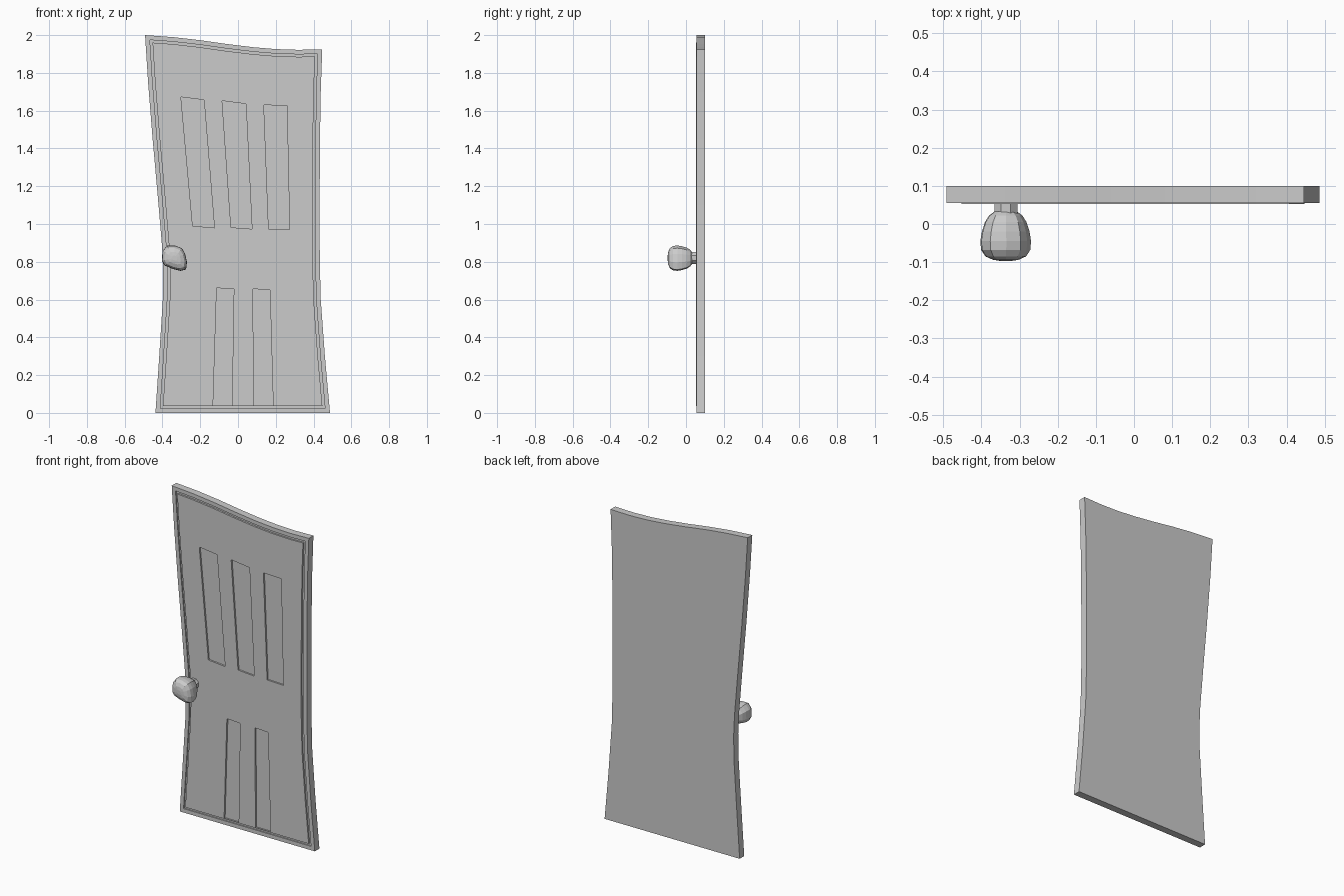
import bpy, bmesh, math
from mathutils import Vector

if "Cube" in bpy.data.objects:
    bpy.data.objects.remove(bpy.data.objects["Cube"])


def loft(name, rings):
    """Closed mesh from equal-length rings of 3D points."""
    bm = bmesh.new()
    vs = [[bm.verts.new(p) for p in r] for r in rings]
    n = len(rings[0])
    for a, b in zip(vs, vs[1:]):
        for i in range(n):
            j = (i + 1) % n
            bm.faces.new((a[i], a[j], b[j], b[i]))
    bm.faces.new(vs[0])
    bm.faces.new(vs[-1])
    bmesh.ops.recalc_face_normals(bm, faces=bm.faces)
    me = bpy.data.meshes.new(name)
    bm.to_mesh(me)
    bm.free()
    ob = bpy.data.objects.new(name, me)
    bpy.context.collection.objects.link(ob)
    return ob


def prism(name, outline, y0, y1):
    return loft(name, [[(x, y, z) for x, z in outline] for y in (y0, y1)])


def inset(pts, d):
    """Mitred inward offset of a counter-clockwise outline."""
    out = []
    for i, p in enumerate(pts):
        p = Vector(p)
        e1 = (p - Vector(pts[i - 1])).normalized()
        e2 = (Vector(pts[(i + 1) % len(pts)]) - p).normalized()
        n1, n2 = Vector((-e1.y, e1.x)), Vector((-e2.y, e2.x))
        out.append(tuple(p + (n1 + n2) * d / (1 + n1.dot(n2))))
    return out


def cut(target, cutter):
    cutter.hide_render = True
    cutter.hide_set(True)
    m = target.modifiers.new("cut", 'BOOLEAN')
    m.operation = 'DIFFERENCE'
    m.solver = 'EXACT'
    m.object = cutter


# Warped door outline, counter-clockwise seen from the front
outline = [(-0.437, 0), (0.487, 0), (0.460, 0.30), (0.438, 0.60), (0.433, 0.80),
           (0.432, 1.10), (0.434, 1.45), (0.438, 1.70), (0.446, 1.925),
           (0.32, 1.922), (0.20, 1.926), (0.08, 1.936), (-0.06, 1.953),
           (-0.20, 1.973), (-0.34, 1.989), (-0.492, 2.0),
           (-0.476, 1.75), (-0.452, 1.45), (-0.425, 1.15), (-0.402, 0.88),
           (-0.396, 0.75), (-0.398, 0.60), (-0.417, 0.30)]

# Slab with a shallow recess inside its rim
slab = prism("door_slab", outline, 0.055, 0.10)
cut(slab, prism("rim_cutter", inset(outline, 0.024), 0.02, 0.063))

# Front board sits in the recess, leaving a narrow groove around it
board = prism("front_board", inset(outline, 0.037), 0.0525, 0.07)

# Sunken panels: bottom-left, bottom-right, top-right, top-left
panels = [
    [(-0.240, 0.990), (-0.125, 0.980), (-0.180, 1.657), (-0.302, 1.672)],
    [(-0.037, 0.982), (0.074, 0.974), (0.042, 1.636), (-0.084, 1.652)],
    [(0.162, 0.974), (0.273, 0.970), (0.259, 1.626), (0.137, 1.630)],
    [(-0.132, 0.040), (-0.032, 0.040), (-0.022, 0.656), (-0.113, 0.661)],
    [(0.082, 0.040), (0.186, 0.040), (0.169, 0.651), (0.080, 0.656)],
]
for i, p in enumerate(panels):
    cut(board, prism(f"panel_cutter_{i}", p, 0.02, 0.0635))

# Recess behind the panels so their floors lie in the board
# Lumpy knob: one lopsided cross-section scaled along the y axis
cx, cz = -0.336, 0.82
section = [(-0.403, 0.805), (-0.400, 0.855), (-0.377, 0.886), (-0.335, 0.886),
           (-0.297, 0.872), (-0.280, 0.842), (-0.270, 0.797), (-0.275, 0.759),
           (-0.305, 0.752), (-0.345, 0.762), (-0.388, 0.780)]
profile = [(0.033, 0.44), (0.022, 0.66), (0.005, 0.82), (-0.02, 0.94),
           (-0.045, 1.0), (-0.068, 0.97), (-0.085, 0.80), (-0.094, 0.50),
           (-0.097, 0.2)]
loft("door_knob", [[(cx + (x - cx) * s, y, cz + (z - cz) * s) for x, z in section]
                   for y, s in profile])

# Short neck joining knob and door
ring = [(cx + 0.033 * math.cos(a), cz + 0.033 * math.sin(a))
        for a in (math.pi / 8 + k * math.pi / 4 for k in range(8))]
prism("knob_neck", ring, 0.01, 0.06)
